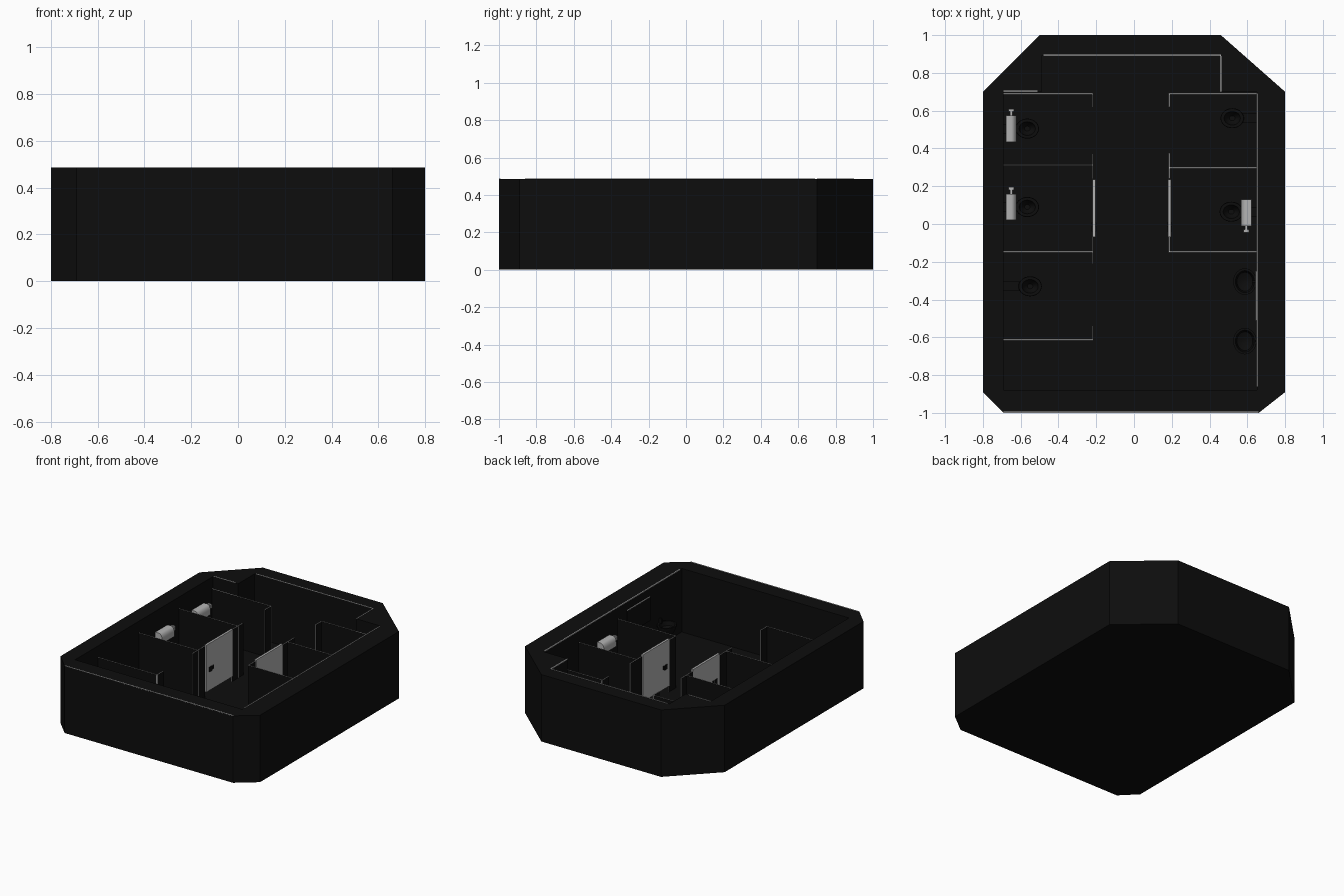
import bpy, bmesh, math
from mathutils import Vector

if "Cube" in bpy.data.objects:
    bpy.data.objects.remove(bpy.data.objects["Cube"])

H, FLOOR, PT = 0.485, 0.025, 0.40   # wall height, floor level, partition top


def material(name, v):
    m = bpy.data.materials.new(name)
    m.diffuse_color = (v, v, v, 1)
    m.use_nodes = True
    m.node_tree.nodes["Principled BSDF"].inputs["Base Color"].default_value = m.diffuse_color
    return m


BLACK = material("black", 0.004)
GREY = material("light_grey", 0.45)


def finish(name, bm, mats, smooth=False):
    bmesh.ops.recalc_face_normals(bm, faces=bm.faces[:])
    me = bpy.data.meshes.new(name)
    bm.to_mesh(me)
    bm.free()
    for m in mats:
        me.materials.append(m)
    ob = bpy.data.objects.new(name, me)
    bpy.context.collection.objects.link(ob)
    if smooth:
        bpy.ops.object.select_all(action='DESELECT')
        ob.select_set(True)
        bpy.context.view_layer.objects.active = ob
        bpy.ops.object.shade_smooth_by_angle(angle=math.radians(40))
    return ob


def add_box(bm, lo, hi):
    r = bmesh.ops.create_cube(bm, size=1)
    lo, hi = Vector(lo), Vector(hi)
    for v in r["verts"]:
        v.co = Vector([(lo[i] + hi[i]) / 2 + v.co[i] * (hi[i] - lo[i]) for i in range(3)])


def box(name, lo, hi, mat):
    bm = bmesh.new()
    add_box(bm, lo, hi)
    return finish(name, bm, [mat])


def panel(name, x0, x1, y0, y1):
    """Partition: dark broad sides, light top and narrow ends."""
    bm = bmesh.new()
    add_box(bm, (x0, y0, FLOOR), (x1, y1, PT))
    broad = 1 if (x1 - x0) > (y1 - y0) else 0
    for f in bm.faces:
        f.normal_update()
        f.material_index = 0 if abs(f.normal[broad]) > 0.5 or f.normal.z < -0.5 else 1
    finish(name, bm, [BLACK, GREY])


def loft(name, rings, seg=28):
    """Stack of ellipses (cx, cy, rx, ry, z), capped at both ends."""
    bm = bmesh.new()
    prev = None
    for k, (cx, cy, rx, ry, z) in enumerate(rings):
        ring = [bm.verts.new((cx + rx * math.cos(2 * math.pi * i / seg),
                              cy + ry * math.sin(2 * math.pi * i / seg), z)) for i in range(seg)]
        if prev:
            for i in range(seg):
                j = (i + 1) % seg
                bm.faces.new((prev[i], prev[j], ring[j], ring[i]))
        if k in (0, len(rings) - 1):
            bm.faces.new(ring)
        prev = ring
    return finish(name, bm, [BLACK], True)


# Building shell: chamfered outside, room hollow with a back alcove
outer = [(-.8, -.89), (-.69, -1), (.66, -1), (.8, -.89), (.8, .7), (.46, 1), (-.5, 1), (-.8, .7)]
inner = [(-.69, -.88), (.65, -.88), (.65, .7), (.46, .7), (.46, .89), (-.49, .89), (-.49, .7), (-.69, .7)]
bm = bmesh.new()
rim = []
for pts, zb in ((outer, 0), (inner, FLOOR)):
    low = [bm.verts.new((x, y, zb)) for x, y in pts]
    top = [bm.verts.new((x, y, H)) for x, y in pts]
    bm.faces.new(low)
    for i in range(len(pts)):
        j = (i + 1) % len(pts)
        bm.faces.new((low[i], low[j], top[j], top[i]))
        rim.append(bm.edges.get((top[i], top[j])))
bmesh.ops.triangle_fill(bm, edges=rim, use_beauty=True)
finish("building_shell", bm, [BLACK])

# Thin light edging along the wall rim
E = 0.007
for i, (x0, x1, y0, y1) in enumerate([(-.48, .46, .89, .89 + E), (.455, .455 + E, .7, .89),
                                      (.648, .648 + E, -.86, .69), (-.69, -.51, .7, .7 + E),
                                      (-.69, .66, -1, -1 + E)]):
    box(f"rim_edging_{i}", (x0, y0, H - .003), (x1, y1, H + .002), GREY)

# Stall partitions across the room, left then right
T = 0.007
for y in (.69, .312, -.147, -.613):
    panel("left_partition", -.69, -.216, y - T / 2, y + T / 2)
for y in (.69, .298, -.147):
    panel("right_partition", .186, .65, y - T / 2, y + T / 2)

# Door-frame stubs facing the aisle
for x, spans in ((-.22, [(.62, .694), (.24, .37), (-.21, -.07), (-.617, -.54)]),
                 (.187, [(.62, .694), (.24, .375), (-.15, -.07)])):
    for y0, y1 in spans:
        panel("stall_front", x - T / 2, x + T / 2, y0, y1)

# Closed doors with a small dark latch on each face
for x in (-.212, .188):
    box("stall_door", (x - .008, -.07, .07), (x + .008, .235, .41), GREY)
    for s in (-1, 1):
        cx = x + s * .01
        box("door_latch", (cx - .003, -.04, .205), (cx + .003, -.01, .24), BLACK)
        box("door_latch_bar", (cx - .003, -.002, .213), (cx + .003, .008, .24), BLACK)


# Toilets: pedestal and hollow bowl, plus a neck to the wall
def toilet(x, y, side):
    z = FLOOR
    loft("toilet_bowl", [(x, y, .038, .034, z), (x, y, .033, .03, z + .04),
                         (x, y, .055, .048, z + .085), (x, y, .062, .053, z + .105),
                         (x, y, .06, .051, z + .115), (x, y, .043, .036, z + .115),
                         (x, y, .035, .03, z + .09), (x, y, .015, .013, z + .07)])
    wall = -.69 if side < 0 else .65
    a, b = sorted((wall, x + side * .045))
    box("toilet_neck", (a, y - .025, z + .05), (b, y + .025, z + .1), BLACK)


for x, y, s in ((-.565, .505, -1), (-.565, .09, -1), (-.55, -.33, -1), (.52, .56, 1), (.515, .065, 1)):
    toilet(x, y, s)


# Wall cisterns: rounded front top, with a side lever
def cistern(x, y, side):
    bm = bmesh.new()
    d, hz = .028, .035
    prof = [(d, -hz), (d, hz), (0, hz)]
    prof += [(-d + d * (1 - math.sin(t * math.pi / 10)), hz - .04 * (1 - math.cos(t * math.pi / 10)))
             for t in range(1, 6)]
    prof += [(-d, -hz)]
    ends = [[bm.verts.new((x + side * u, y + v, .31 + w)) for u, w in prof] for v in (-.07, .07)]
    for e in ends:
        bm.faces.new(e)
    for i in range(len(prof)):
        j = (i + 1) % len(prof)
        bm.faces.new((ends[0][i], ends[0][j], ends[1][j], ends[1][i]))
    finish("cistern", bm, [GREY], True)
    s = -side
    for name, w, a, b in (("lever_arm", .007, .07, .09), ("lever_knob", .014, .09, .105)):
        y0, y1 = sorted((y + s * a, y + s * b))
        box(name, (x - w, y0, .32 - w), (x + w, y1, .32 + w), GREY)


cistern(-.65, .505, -1)
cistern(-.65, .09, -1)
cistern(.594, .06, 1)

# Wash basins on the right wall
for y in (-.305, -.62):
    x = .587
    loft("wash_basin", [(x + .02, y, .02, .02, .11), (x, y, .045, .05, .14), (x, y, .062, .07, .185),
                        (x, y, .062, .07, .195), (x, y, .05, .058, .195), (x, y, .042, .05, .165),
                        (x, y, .015, .015, .15)])
    box("basin_pedestal", (.59, y - .018, FLOOR), (.65, y + .018, .13), BLACK)
    box("basin_tap", (.625, y - .006, .19), (.645, y + .006, .225), BLACK)

# Mirror on the right wall
box("mirror", (.643, -.51, .25), (.65, -.25, .42), BLACK)
box("mirror_top_edge", (.643, -.51, .42), (.65, -.25, .424), GREY)
